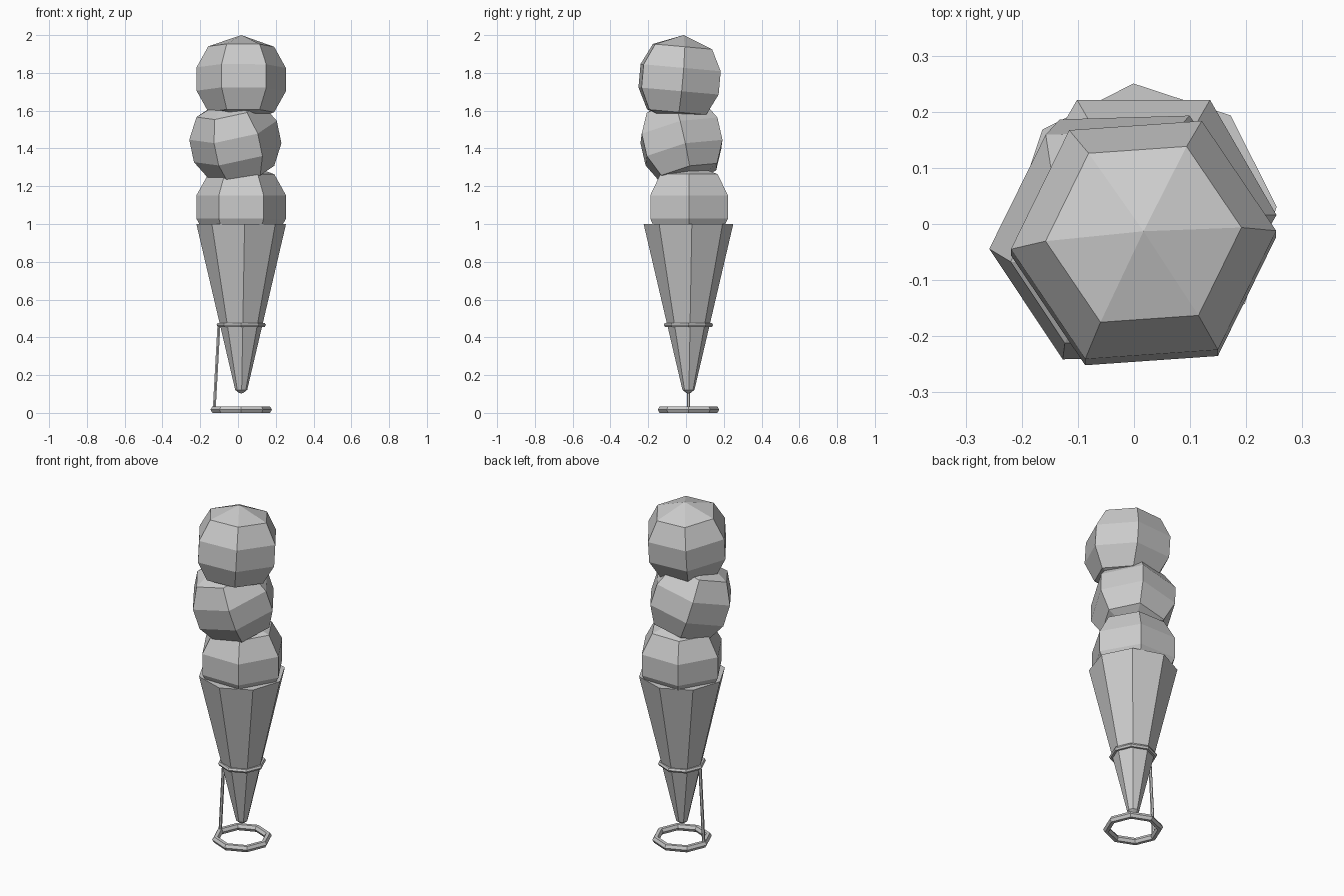
import bpy, bmesh, math
from mathutils import Matrix, Vector

if "Cube" in bpy.data.objects:
    bpy.data.objects.remove(bpy.data.objects["Cube"])

CX, CY = 0.017, 0.013


def lathe(name, profile, sides, matrix):
    """Flat-faced stack of rings; a radius of 0 makes a pole."""
    bm = bmesh.new()
    rings = []
    for r, z in profile:
        if r == 0:
            rings.append([bm.verts.new((0, 0, z))] * sides)
        else:
            rings.append([bm.verts.new((r * math.cos(math.tau * i / sides),
                                        r * math.sin(math.tau * i / sides), z))
                          for i in range(sides)])
    for low, high in zip(rings, rings[1:]):
        for i in range(sides):
            j = (i + 1) % sides
            bm.faces.new(list(dict.fromkeys((low[i], low[j], high[j], high[i]))))
    bm.transform(matrix)
    bmesh.ops.recalc_face_normals(bm, faces=bm.faces)
    mesh = bpy.data.meshes.new(name)
    bm.to_mesh(mesh)
    bm.free()
    obj = bpy.data.objects.new(name, mesh)
    bpy.context.collection.objects.link(obj)
    return obj


def wire_ring(name, z, major, minor):
    bpy.ops.mesh.primitive_torus_add(major_segments=8, minor_segments=6,
                                     major_radius=major, minor_radius=minor,
                                     location=(CX, CY, z))
    bpy.context.object.name = name


# Wafer cone, octagonal with a blunt tip
lathe("wafer_cone", [(0, 0.103), (0.012, 0.106), (0.032, 0.122), (0.238, 1.0), (0, 1.0)], 8,
      Matrix.Translation((CX, CY, 0)) @ Matrix.Rotation(math.radians(4.3), 4, 'Z'))

# Three hexagonal scoops, each with its own lean and turn
scoop_profile = [(0, -0.235), (0.175, -0.174), (0.237, -0.062),
                 (0.237, 0.062), (0.175, 0.174), (0, 0.235)]
scoops = [("lower_scoop", (0.017, 0.016, 1.09), (0, 0, 1), 0),
          ("middle_scoop", (-0.014, -0.024, 1.437), (-0.21, -0.23, 1), 3),
          ("upper_scoop", (0.017, -0.034, 1.766), (0, 0.09, 1), 4)]
for name, centre, axis, turn in scoops:
    lean = Vector((0, 0, 1)).rotation_difference(Vector(axis)).to_matrix().to_4x4()
    lathe(name, scoop_profile, 6,
          Matrix.Translation(centre) @ lean @ Matrix.Rotation(math.radians(turn), 4, 'Z'))

# Wire stand: holding ring, base ring and strut
wire_ring("holding_ring", 0.466, 0.118, 0.0125)
wire_ring("base_ring", 0.017, 0.143, 0.0196)
top = Vector((CX - 0.118, CY, 0.466))
foot = Vector((CX - 0.143, CY, 0.017))
span = top - foot
lean = span.to_track_quat('Z', 'Y').to_matrix().to_4x4()
lathe("stand_strut", [(0, 0), (0.009, 0), (0.009, span.length), (0, span.length)], 6,
      Matrix.Translation(foot) @ lean)
